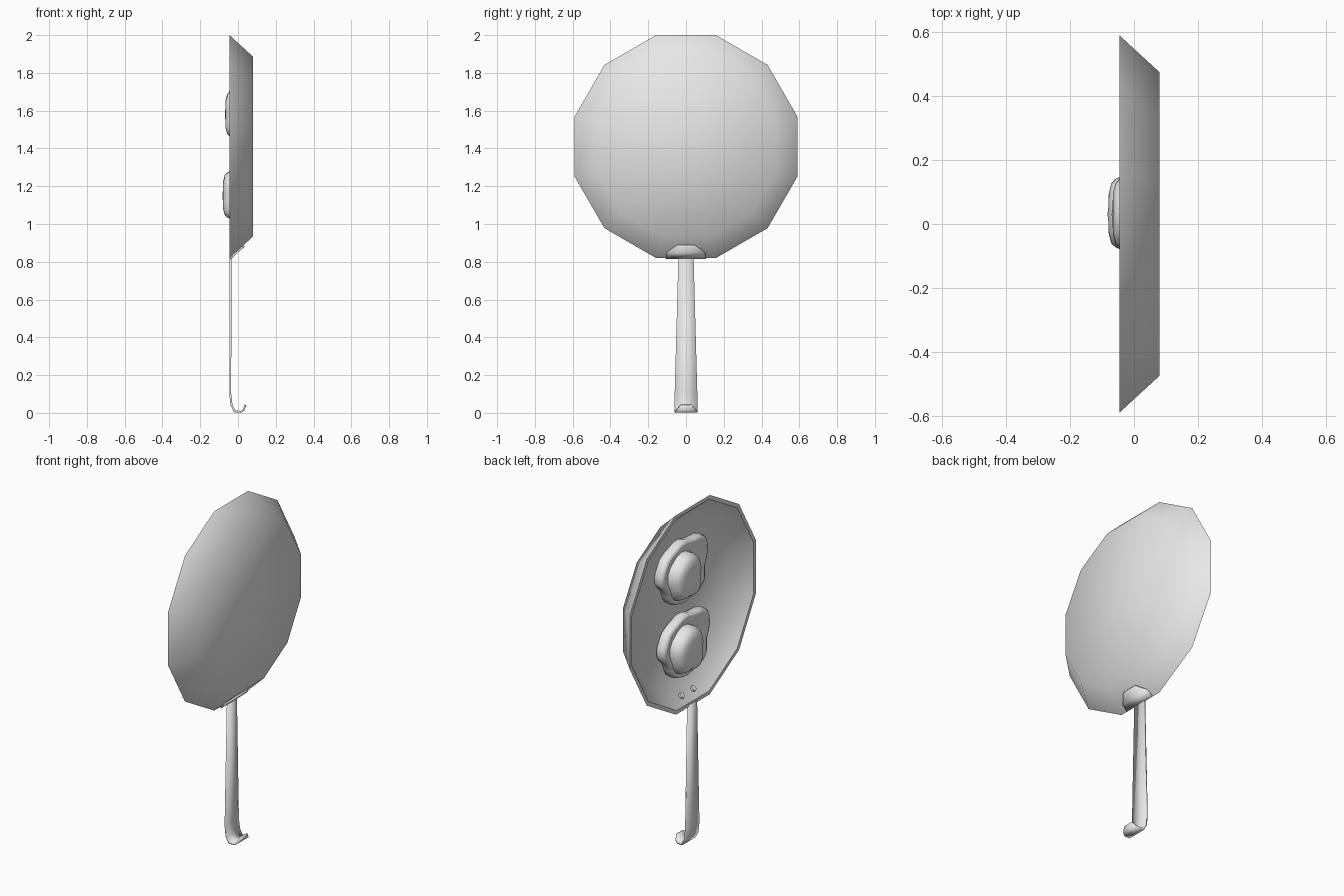
import bpy, bmesh, math
from mathutils import Vector

cube = bpy.data.objects.get("Cube")
if cube:
    bpy.data.objects.remove(cube, do_unlink=True)

grey = bpy.data.materials.new("light_grey")
grey.use_nodes = True
grey.diffuse_color = (0.8, 0.8, 0.8, 1)
grey.node_tree.nodes["Principled BSDF"].inputs["Base Color"].default_value = (0.8, 0.8, 0.8, 1)

PAN_Z = 1.41


def finish(name, bm, angle=60):
    """Turn a bmesh into a smooth shaded object with sharp creases."""
    bmesh.ops.recalc_face_normals(bm, faces=bm.faces)
    mesh = bpy.data.meshes.new(name)
    bm.to_mesh(mesh)
    bm.free()
    mesh.materials.append(grey)
    for p in mesh.polygons:
        p.use_smooth = True
    mesh.set_sharp_from_angle(angle=math.radians(angle))
    obj = bpy.data.objects.new(name, mesh)
    bpy.context.collection.objects.link(obj)
    return obj


def loft(bm, rings, start, end):
    """Skin a row of closed rings and close both ends with a fan."""
    rows = [[bm.verts.new(p) for p in ring] for ring in rings]
    n = len(rows[0])
    for a, b in zip(rows, rows[1:]):
        for i in range(n):
            j = (i + 1) % n
            bm.faces.new((a[i], a[j], b[j], b[i]))
    for row, tip in ((rows[0], start), (rows[-1], end)):
        centre = bm.verts.new(tip)
        for i in range(n):
            bm.faces.new((row[i], row[(i + 1) % n], centre))


# Pan: twelve-sided dish opening towards -x
def pan_ring(x, radius):
    angles = [math.radians(15 + 30 * i) for i in range(12)]
    return [(x, radius * math.cos(a), PAN_Z + radius * math.sin(a)) for a in angles]


bm = bmesh.new()
profile = [(0.08, 0.492), (-0.045, 0.611), (-0.045, 0.588), (0.06, 0.475)]
loft(bm, [pan_ring(x, r) for x, r in profile], (0.08, 0, PAN_Z), (0.06, 0, PAN_Z))
pan = finish("pan", bm)
# crisp inner lip of the rim
for e in pan.data.edges:
    if all(abs(pan.data.vertices[v].co.x + 0.045) < 0.001 for v in e.vertices):
        e.use_edge_sharp = True


# Eggs: wavy white with a raised rounded middle
def blob(name, centre, size, waves, power, layers, sides, shift):
    cy, cz = centre
    bm = bmesh.new()
    rings = []
    for x, scale in layers:
        ring = []
        for i in range(sides):
            a = math.tau * i / sides
            c, s = math.cos(a), math.sin(a)
            r = (abs(c) ** power + abs(s) ** power) ** (-1 / power)
            r *= scale * (1 + sum(k * math.sin(f * a + p) for k, f, p in waves))
            ring.append((x, cy + size[0] * r * c, cz + size[1] * r * s))
        rings.append(ring)
    loft(bm, rings, (layers[0][0], cy, cz), (layers[-1][0] - 0.003, cy, cz))
    finish(name, bm, 70).location = shift


white_layers = [(0.06, 0.96), (0.03, 1.0), (0.008, 0.97), (0.0, 0.88), (0.012, 0.74)]
yolk_layers = [(0.02, 1.12), (-0.02, 1.1), (-0.045, 1.0), (-0.058, 0.88), (-0.066, 0.6), (-0.067, 0.25)]
for label, shift in (("upper", (0, 0, 0)), ("lower", (-0.013, 0, -0.43))):
    blob(label + "_egg_white", (-0.01, 1.595), (0.21, 0.18),
         [(0.06, 3, 0.5), (0.05, 5, 1), (0.03, 8, 2)], 2.5, white_layers, 28, shift)
    blob(label + "_egg_yolk", (0.03, 1.58), (0.105, 0.115),
         [(0.05, 3, 2), (0.04, 5, 0.3)], 3, yolk_layers, 20, shift)


# Handle parts: bent metal strips given as (x, z, half width)
def strip(name, path):
    bm = bmesh.new()
    rows = [[bm.verts.new((x, s * w, z)) for s in (-1, 1)] for x, z, w in path]
    for a, b in zip(rows, rows[1:]):
        bm.faces.new((a[0], a[1], b[1], b[0]))
    obj = finish(name, bm, 50)
    mod = obj.modifiers.new("thickness", 'SOLIDIFY')
    mod.thickness = 0.01
    mod.offset = 0
    mod.use_even_offset = True


strip("handle", [(-0.04, 0.83, 0.04), (-0.041, 0.1, 0.06), (-0.034, 0.04, 0.061),
                 (-0.016, 0.007, 0.061), (0.016, 0.006, 0.058),
                 (0.03, 0.015, 0.05), (0.039, 0.042, 0.03)])
strip("mounting_plate", [(-0.041, 0.818, 0.105), (-0.008, 0.849, 0.1), (0.032, 0.884, 0.047)])

# Rivets on the inner wall above the handle
for label, y in (("front", -0.055), ("back", 0.055)):
    bm = bmesh.new()
    bmesh.ops.create_cone(bm, cap_ends=True, segments=10, radius1=0.02, radius2=0.016, depth=0.02)
    rivet = finish(label + "_rivet", bm, 40)
    rivet.rotation_euler = Vector((-1, 0, 1)).to_track_quat('Z', 'Y').to_euler()
    rivet.location = (-0.007, y, 0.882)
